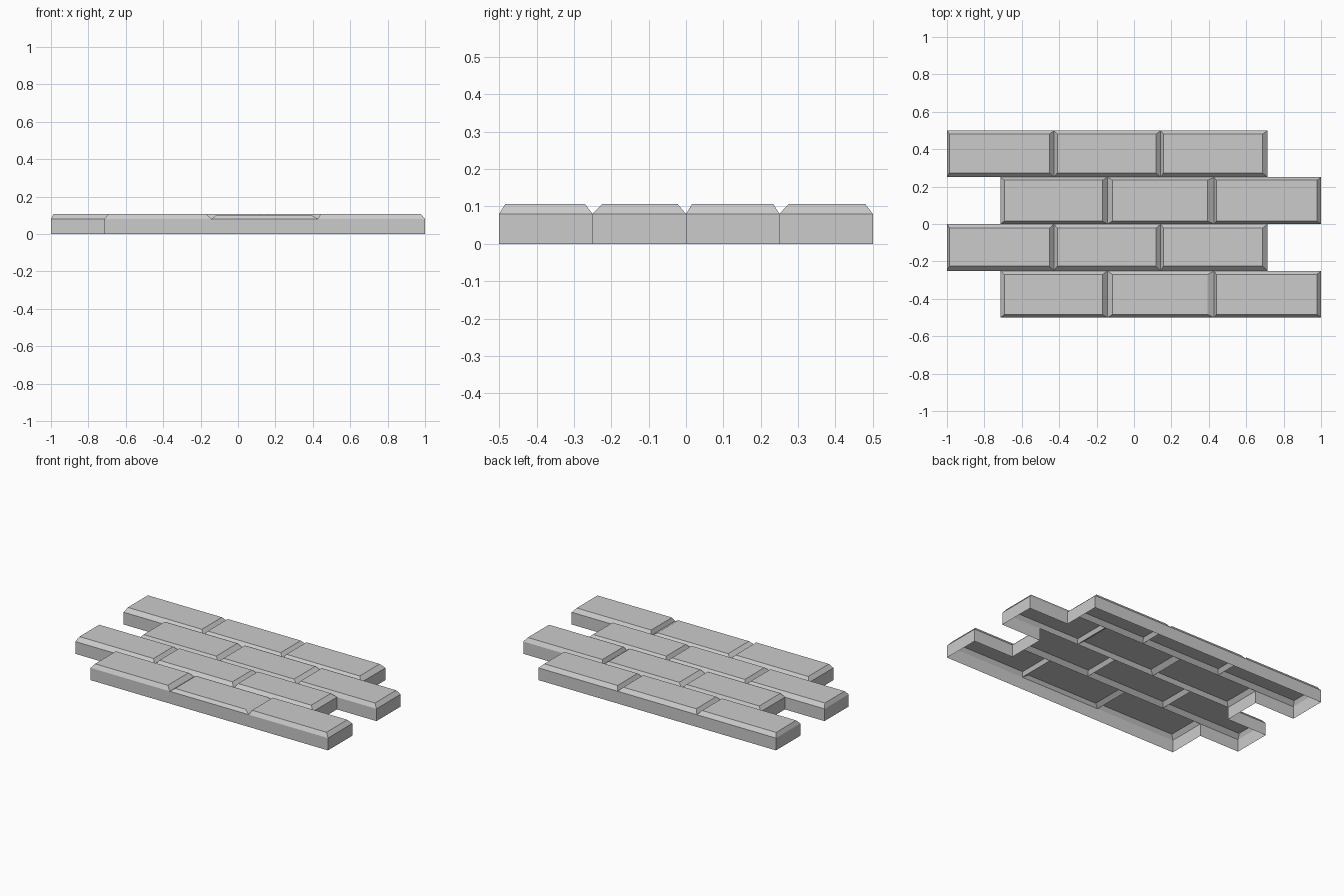
import bpy

if "Cube" in bpy.data.objects:
    bpy.data.objects.remove(bpy.data.objects["Cube"])

L, H = 4 / 7, 0.25          # brick length and row depth
RIM, TOP = 0.08, 0.106      # chamfer start and top height


def make(name, verts, faces):
    mesh = bpy.data.meshes.new(name)
    mesh.from_pydata(verts, [], faces)
    obj = bpy.data.objects.new(name, mesh)
    bpy.context.collection.objects.link(obj)


def brick_cap(name, x, y, top_x, top_y, top):
    # chamfered brick top, open underneath
    (a, b), (c, d) = top_x, top_y
    verts = [(x, y, RIM), (x + L, y, RIM), (x + L, y + H, RIM), (x, y + H, RIM),
             (a, c, top), (b, c, top), (b, d, top), (a, d, top)]
    faces = [(i, (i + 1) % 4, (i + 1) % 4 + 4, i + 4) for i in range(4)]
    make(name, verts, faces + [(4, 5, 6, 7)])


# slightly irregular flat top extents for each row and column
row_tops = [(-0.484, -0.27), (-0.225, -0.022), (0.016, 0.234), (0.274, 0.48)]
col_tops = [[(-0.693, -0.168), (-0.115, 0.394), (0.44, 0.978)],
            [(-0.987, -0.452), (-0.41, 0.117), (0.158, 0.687)]]
for row in range(4):
    start = -1 if row % 2 else 1 - 3 * L
    for col in range(3):
        top = 0.1 if (row, col) == (0, 1) else TOP
        brick_cap(f"brick_{row}_{col}", start + col * L, -0.5 + row * H,
                  col_tops[row % 2][col], row_tops[row], top)

# stepped outer wall following the staggered rows
right, left = [], []
for row in range(4):
    start = -1 if row % 2 else 1 - 3 * L
    y = -0.5 + row * H
    right += [(start + 3 * L, y), (start + 3 * L, y + H)]
    left += [(start, y), (start, y + H)]
outline = right + left[::-1]
n = len(outline)
make("outer_wall",
     [(x, y, 0) for x, y in outline] + [(x, y, RIM) for x, y in outline],
     [(i, (i + 1) % n, (i + 1) % n + n, i + n) for i in range(n)])
